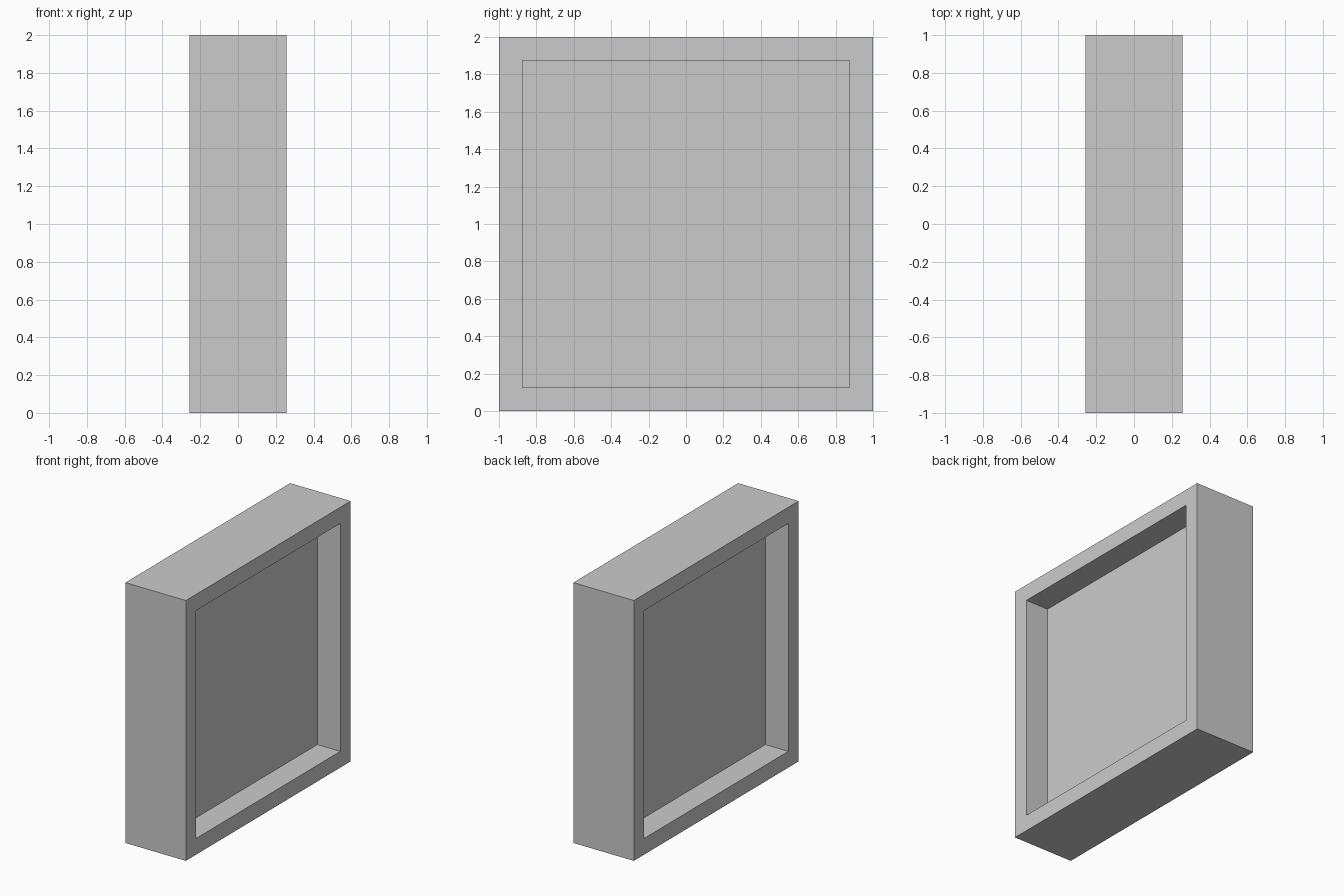
import bpy, bmesh
from mathutils import Vector

if "Cube" in bpy.data.objects:
    bpy.data.objects.remove(bpy.data.objects["Cube"])

HALF_DEPTH = 0.257   # half thickness of the frame along x
BORDER = 0.125       # width of the frame rim
RECESS = 0.195       # how far the panel sits back on each side

# Solid block, 2 x 2, standing on the ground
bm = bmesh.new()
bmesh.ops.create_cube(bm, size=1)
bmesh.ops.scale(bm, vec=(2 * HALF_DEPTH, 2, 2), verts=bm.verts)
bmesh.ops.translate(bm, vec=(0, 0, 1), verts=bm.verts)
bm.normal_update()

# Recessed panel on both broad sides
for side in (-1, 1):
    face = next(f for f in bm.faces if f.normal.x * side > 0.9)
    bmesh.ops.inset_region(bm, faces=[face], thickness=BORDER, use_even_offset=True)
    inner = bmesh.ops.extrude_discrete_faces(bm, faces=[face])["faces"][0]
    bmesh.ops.translate(bm, vec=Vector((-side * RECESS, 0, 0)), verts=inner.verts)
    bm.normal_update()

bmesh.ops.recalc_face_normals(bm, faces=bm.faces)
mesh = bpy.data.meshes.new("framed_panel")
bm.to_mesh(mesh)
bm.free()
bpy.context.collection.objects.link(bpy.data.objects.new("framed_panel", mesh))
